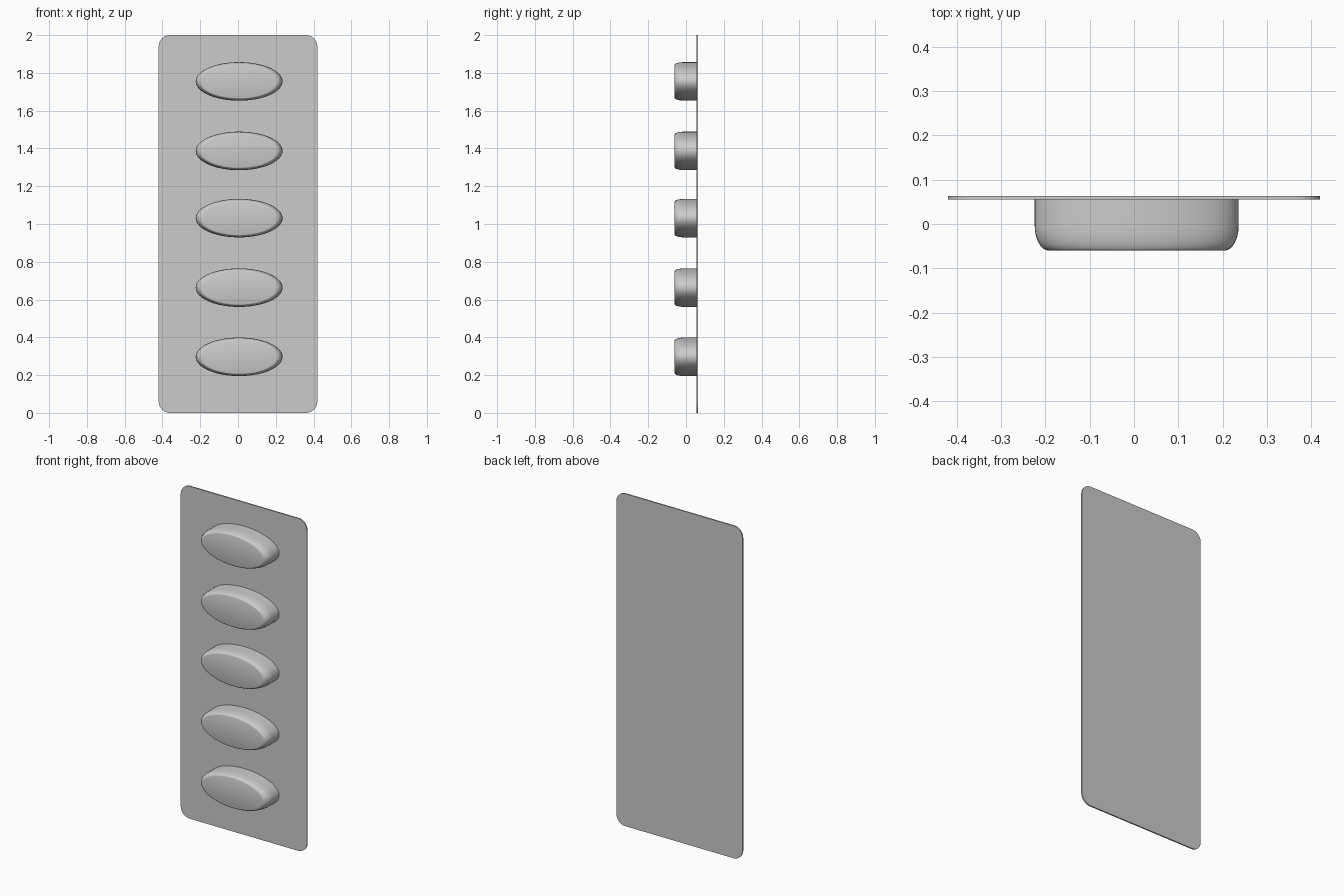
import bpy, bmesh, math

cube = bpy.data.objects.get("Cube")
if cube:
    bpy.data.objects.remove(cube, do_unlink=True)

grey = bpy.data.materials.new("light_grey")
grey.use_nodes = True
colour = (0.6, 0.6, 0.6, 1)
grey.diffuse_color = colour
grey.node_tree.nodes["Principled BSDF"].inputs["Base Color"].default_value = colour


def make_object(name, bm):
    bmesh.ops.recalc_face_normals(bm, faces=bm.faces)
    mesh = bpy.data.meshes.new(name)
    bm.to_mesh(mesh)
    bm.free()
    mesh.materials.append(grey)
    obj = bpy.data.objects.new(name, mesh)
    bpy.context.collection.objects.link(obj)
    bpy.ops.object.select_all(action='DESELECT')
    obj.select_set(True)
    bpy.context.view_layer.objects.active = obj
    bpy.ops.object.shade_smooth_by_angle(angle=math.radians(35))
    return obj


# Thin backing sheet with rounded corners
FRONT, BACK = 0.055, 0.063
WIDTH, HEIGHT, RADIUS, STEPS = 0.42, 2.0, 0.06, 8
bm = bmesh.new()
outline = []
for quarter, (sx, sz) in enumerate([(1, 1), (-1, 1), (-1, -1), (1, -1)]):
    for i in range(STEPS + 1):
        a = math.pi / 2 * (quarter + i / STEPS)
        x = sx * (WIDTH - RADIUS) + RADIUS * math.cos(a)
        z = HEIGHT / 2 + sz * (HEIGHT / 2 - RADIUS) + RADIUS * math.sin(a)
        outline.append(bm.verts.new((x, FRONT, z)))
sheet = bm.faces.new(outline)
extruded = bmesh.ops.extrude_face_region(bm, geom=[sheet], use_keep_orig=True)
moved = [v for v in extruded["geom"] if isinstance(v, bmesh.types.BMVert)]
bmesh.ops.translate(bm, verts=moved, vec=(0, BACK - FRONT, 0))
make_object("backing_sheet", bm)


# Oval blister with straight walls, a rounded rim and a flat front
def blister(name, z):
    segments, steps, rim_depth, rim_inset = 64, 8, 0.055, 0.14
    tip = -0.06
    rings = [(FRONT + 0.002, 1.0)]
    for i in range(steps + 1):
        a = math.pi / 2 * i / steps
        rings.append((tip + rim_depth * (1 - math.sin(a)),
                      1 - rim_inset * (1 - math.cos(a))))
    bm = bmesh.new()
    loops = []
    for y, scale in rings:
        angles = [2 * math.pi * i / segments for i in range(segments)]
        loops.append([bm.verts.new((0.23 * scale * math.cos(a), y,
                                    0.102 * scale * math.sin(a))) for a in angles])
    for near, far in zip(loops, loops[1:]):
        for i in range(segments):
            j = (i + 1) % segments
            bm.faces.new((near[i], near[j], far[j], far[i]))
    bm.faces.new(loops[-1])
    bm.faces.new(loops[0])
    obj = make_object(name, bm)
    obj.location = (0.006, 0, z)


for n, height in enumerate([0.297, 0.663, 1.031, 1.387, 1.755], 1):
    blister(f"blister_{n}", height)
